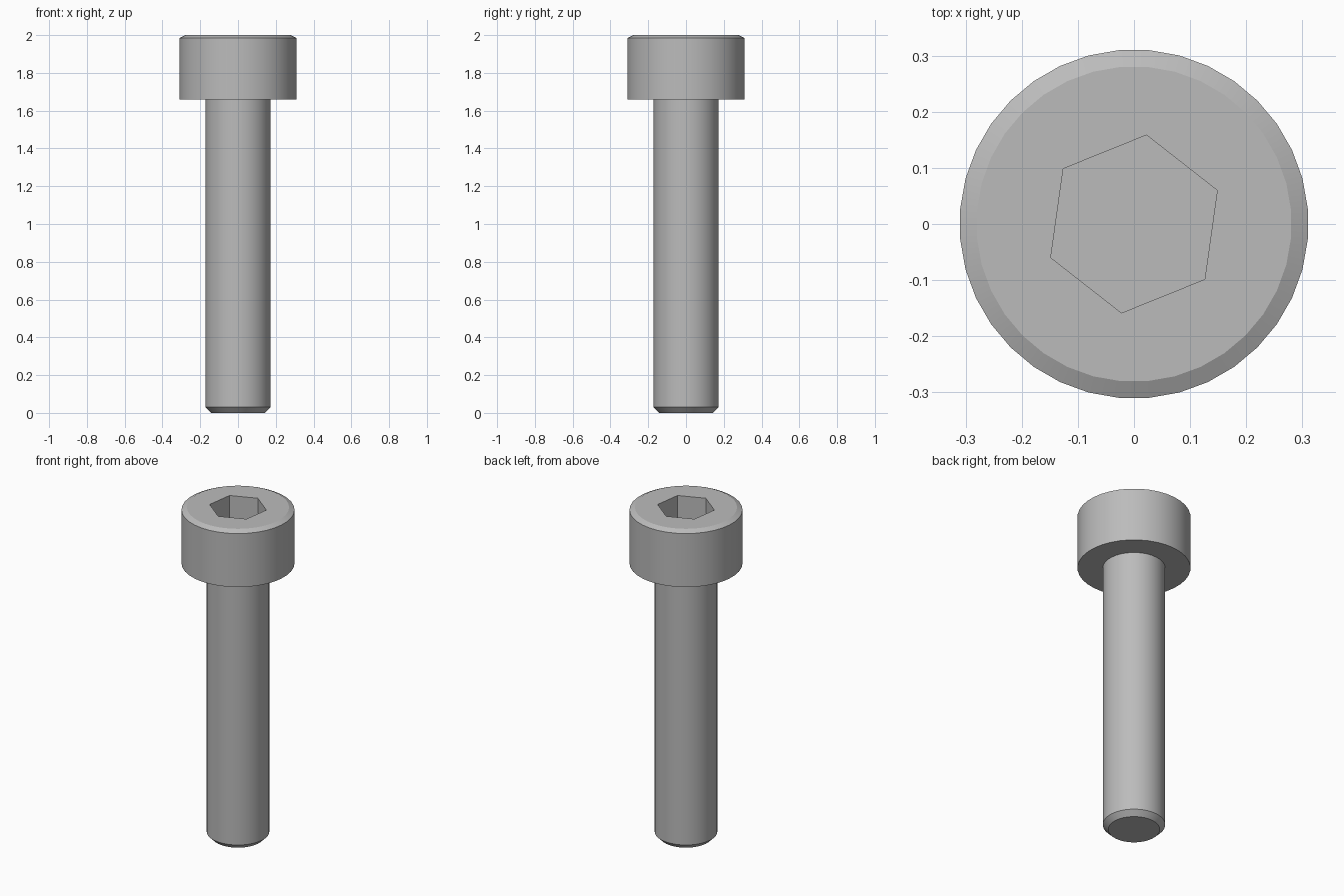
import bpy, bmesh, math

cube = bpy.data.objects.get("Cube")
if cube:
    bpy.data.objects.remove(cube)

SEGMENTS = 36
HEAD_R, SHANK_R = 0.311, 0.172
HEAD_BASE, TOP = 1.66, 2.0
SOCKET_R, SOCKET_DEPTH = 0.16, 0.17

steel = bpy.data.materials.new("grey_steel")
steel.use_nodes = True
colour = (0.5, 0.5, 0.5, 1)
steel.diffuse_color = colour
steel.node_tree.nodes["Principled BSDF"].inputs["Base Color"].default_value = colour


def ring(bm, radius, z, count, start):
    """Closed ring of vertices around the z axis."""
    angles = [math.radians(start) + math.tau * i / count for i in range(count)]
    return [bm.verts.new((radius * math.cos(a), radius * math.sin(a), z)) for a in angles]


def lathe(bm, profile, count=SEGMENTS, start=5):
    """Skin the rings given by (radius, z) pairs and return them."""
    rings = [ring(bm, r, z, count, start) for r, z in profile]
    for low, high in zip(rings, rings[1:]):
        for i in range(count):
            j = (i + 1) % count
            bm.faces.new((low[i], low[j], high[j], high[i]))
    return rings


def finish(bm, name):
    bmesh.ops.recalc_face_normals(bm, faces=bm.faces)
    mesh = bpy.data.meshes.new(name)
    bm.to_mesh(mesh)
    bm.free()
    mesh.materials.append(steel)
    obj = bpy.data.objects.new(name, mesh)
    bpy.context.collection.objects.link(obj)
    bpy.ops.object.select_all(action='DESELECT')
    obj.select_set(True)
    bpy.context.view_layer.objects.active = obj
    bpy.ops.object.shade_smooth_by_angle(angle=math.radians(20))
    return obj


# Shank with a chamfered tip, open where it meets the head
bm = bmesh.new()
shank = lathe(bm, [(0.142, 0), (SHANK_R, 0.03), (SHANK_R, HEAD_BASE)])
bm.faces.new(reversed(shank[0]))
finish(bm, "shank")

# Cap head with underside, chamfered rim and hexagonal socket
bm = bmesh.new()
head = lathe(bm, [(SHANK_R, HEAD_BASE), (HEAD_R, HEAD_BASE),
                  (HEAD_R, TOP - 0.015), (0.281, TOP)])
socket = lathe(bm, [(SOCKET_R, TOP), (SOCKET_R, TOP - SOCKET_DEPTH)], 6, 22)
bm.faces.new(socket[1])
rim = set(head[-1]) | set(socket[0])
edges = [e for e in bm.edges if e.is_boundary and set(e.verts) <= rim]
bmesh.ops.triangle_fill(bm, edges=edges, use_beauty=True, normal=(0, 0, 1))
finish(bm, "cap_head")
